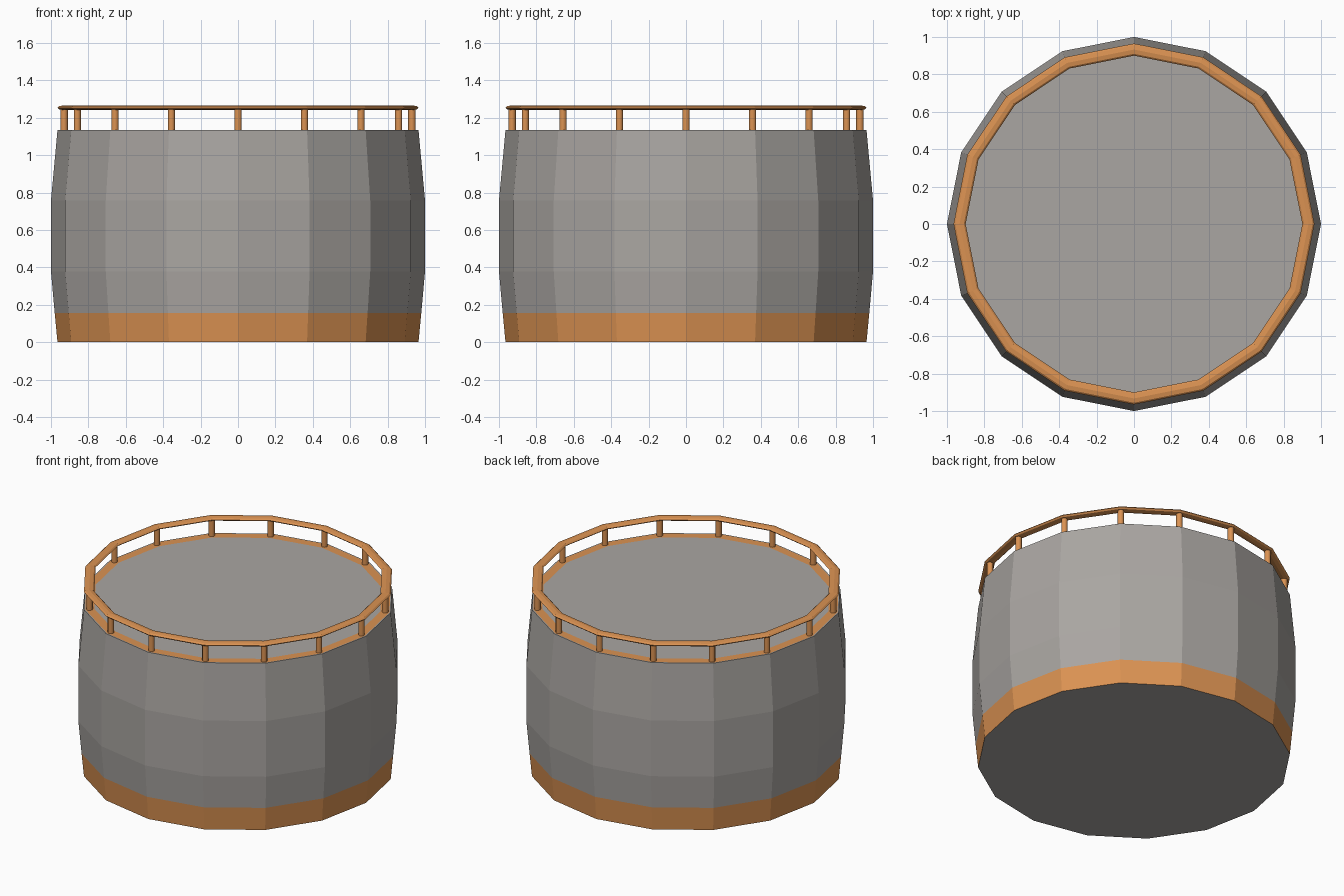
import bpy, bmesh, math

if "Cube" in bpy.data.objects:
    bpy.data.objects.remove(bpy.data.objects["Cube"])

SIDES = 16


def material(name, rgb):
    m = bpy.data.materials.new(name)
    m.diffuse_color = (*rgb, 1)
    m.use_nodes = True
    m.node_tree.nodes["Principled BSDF"].inputs["Base Color"].default_value = m.diffuse_color
    return m


grey = material("warm grey", (0.40, 0.38, 0.36))
orange = material("copper orange", (0.71, 0.29, 0.085))


def lathe(name, profile, mats, closed=False, caps=False):
    """Spin a list of (radius, z) points; the profile runs upwards on the outside."""
    bm = bmesh.new()
    rings = []
    for r, z in profile:
        rings.append([bm.verts.new((r * math.cos(2 * math.pi * i / SIDES),
                                    r * math.sin(2 * math.pi * i / SIDES), z))
                      for i in range(SIDES)])
    n = len(rings)
    for k in range(n if closed else n - 1):
        a, b = rings[k], rings[(k + 1) % n]
        for i in range(SIDES):
            j = (i + 1) % SIDES
            f = bm.faces.new((a[i], a[j], b[j], b[i]))
            f.material_index = mats[k] if len(mats) > 1 else 0
    if caps:
        bm.faces.new(rings[0][::-1])
        bm.faces.new(rings[-1])
    bmesh.ops.recalc_face_normals(bm, faces=bm.faces)
    me = bpy.data.meshes.new(name)
    bm.to_mesh(me)
    bm.free()
    ob = bpy.data.objects.new(name, me)
    bpy.context.collection.objects.link(ob)
    return ob


# Bulging tank with an orange foot band and an orange ring around the roof
tank = lathe("tank_body",
             [(0.965, 0), (0.98, 0.157), (1.0, 0.378), (1.0, 0.757),
              (0.965, 1.135), (0.957, 1.135), (0.90, 1.135)],
             [1, 0, 0, 0, 0, 1], caps=True)
tank.data.materials.append(grey)
tank.data.materials.append(orange)

# Flattened handrail
rail = lathe("handrail",
             [(0.9325 + 0.0325 * math.cos(k * math.pi / 4),
               1.2535 + 0.0125 * math.sin(k * math.pi / 4)) for k in range(8)],
             [0], closed=True)
rail.data.materials.append(orange)

# Railing posts, one at each corner
for i in range(SIDES):
    a = 2 * math.pi * i / SIDES
    bpy.ops.mesh.primitive_cylinder_add(
        vertices=8, radius=0.02, depth=0.117, end_fill_type='NGON',
        location=(0.93 * math.cos(a), 0.93 * math.sin(a), 1.1915), rotation=(0, 0, a))
    post = bpy.context.object
    post.name = f"railing_post_{i + 1}"
    post.data.materials.append(orange)
    bpy.ops.object.shade_smooth_by_angle(angle=math.radians(50))
